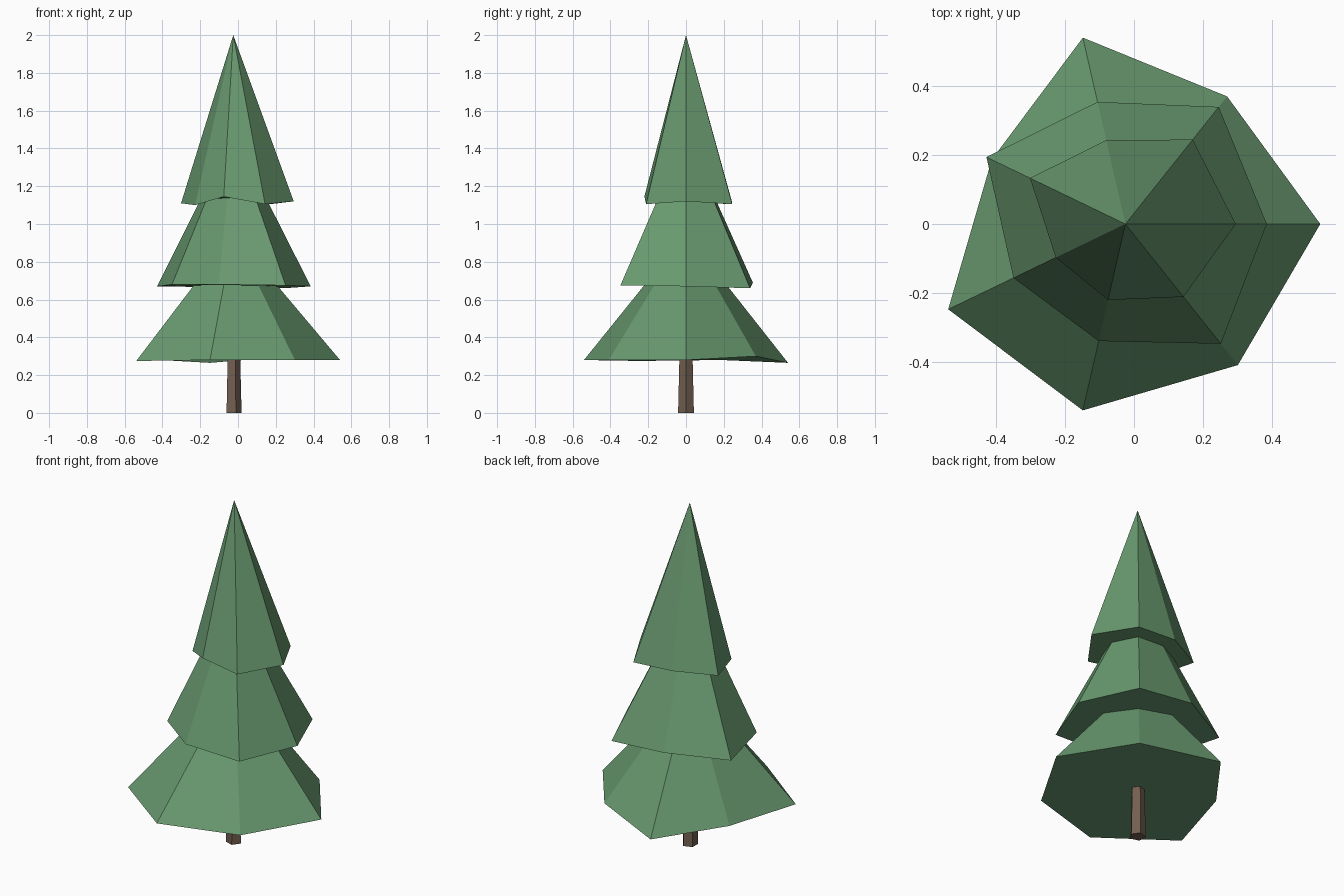
import bpy
import bmesh
from math import cos, sin, tau

default_cube = bpy.data.objects.get("Cube")
if default_cube:
    bpy.data.objects.remove(default_cube, do_unlink=True)

AXIS_X = -0.025  # the trunk line sits slightly off centre


def make_material(name, color):
    material = bpy.data.materials.new(name)
    material.use_nodes = True
    material.diffuse_color = color
    shader = next(n for n in material.node_tree.nodes if n.type == 'BSDF_PRINCIPLED')
    shader.inputs["Base Color"].default_value = color
    shader.inputs["Roughness"].default_value = 0.9
    return material


def ring(bm, radii, heights):
    """Loop of vertices at equal angles around the trunk line."""
    count = len(radii)
    return [bm.verts.new((AXIS_X + r * cos(tau * i / count), r * sin(tau * i / count), z))
            for i, (r, z) in enumerate(zip(radii, heights))]


def finish(bm, name, material):
    bmesh.ops.recalc_face_normals(bm, faces=bm.faces)
    mesh = bpy.data.meshes.new(name)
    bm.to_mesh(mesh)
    bm.free()
    mesh.materials.append(material)
    obj = bpy.data.objects.new(name, mesh)
    bpy.context.collection.objects.link(obj)
    return obj


def foliage_tier(name, tip_height, radii, heights, material):
    """Uneven seven-sided cone with a closed underside."""
    bm = bmesh.new()
    rim = ring(bm, radii, heights)
    tip = bm.verts.new((AXIS_X, 0, tip_height))
    for a, b in zip(rim, rim[1:] + rim[:1]):
        bm.faces.new((a, b, tip))
    bm.faces.new(rim[::-1])
    return finish(bm, name, material)


def tapered_trunk(name, sides, bottom_radius, top_radius, height, material):
    bm = bmesh.new()
    low = ring(bm, [bottom_radius] * sides, [0] * sides)
    high = ring(bm, [top_radius] * sides, [height] * sides)
    for i in range(sides):
        j = (i + 1) % sides
        bm.faces.new((low[i], low[j], high[j], high[i]))
    bm.faces.new(low[::-1])
    bm.faces.new(high)
    return finish(bm, name, material)


needle_green = make_material("needle green", (0.14, 0.32, 0.16, 1))
bark_brown = make_material("bark brown", (0.17, 0.115, 0.08, 1))

# Trunk
tapered_trunk("trunk", 5, 0.044, 0.034, 0.4, bark_brown)

# Foliage, from the ground up
foliage_tier("lower_foliage", 0.95,
             (0.565, 0.473, 0.554, 0.43, 0.57, 0.554, 0.523),
             (0.28, 0.3, 0.265, 0.28, 0.275, 0.28, 0.28), needle_green)
foliage_tier("middle_foliage", 1.48,
             (0.41, 0.434, 0.363, 0.447, 0.36, 0.348, 0.444),
             (0.67, 0.66, 0.69, 0.67, 0.68, 0.68, 0.675), needle_green)
foliage_tier("upper_foliage", 2.0,
             (0.32, 0.313, 0.249, 0.307, 0.224, 0.226, 0.27),
             (1.12, 1.105, 1.12, 1.11, 1.1, 1.145, 1.105), needle_green)
